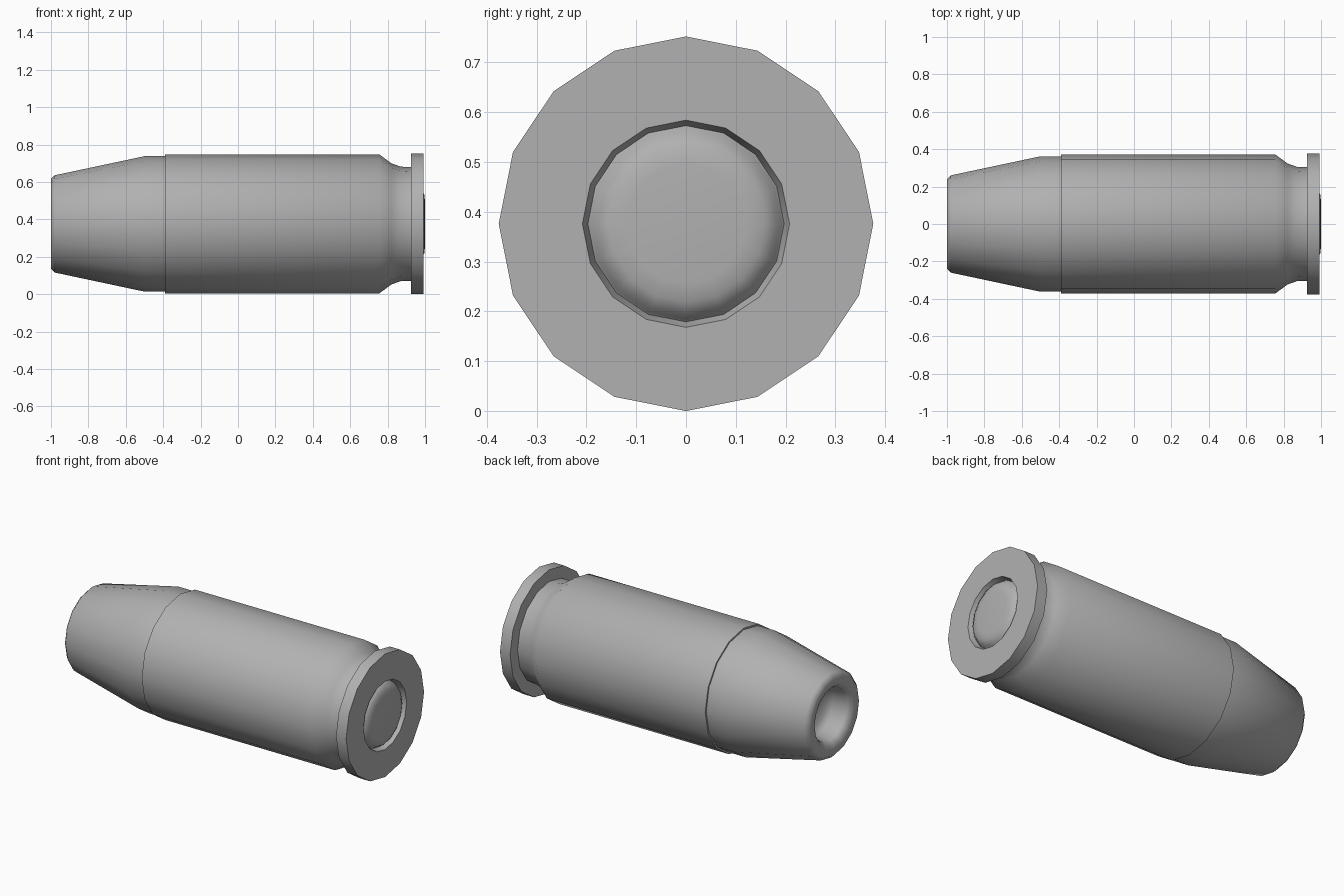
import bpy, bmesh, math

if "Cube" in bpy.data.objects:
    bpy.data.objects.remove(bpy.data.objects["Cube"])

SIDES = 16
AXIS_Z = 0.376

# Dark grey metal shared by all parts
metal = bpy.data.materials.new("grey_metal")
metal.diffuse_color = (0.44, 0.44, 0.44, 1)
metal.use_nodes = True
metal.node_tree.nodes["Principled BSDF"].inputs["Base Color"].default_value = metal.diffuse_color


def lathe(name, profile, angle):
    """Revolve (x, radius) points around the long axis; radius 0 makes a pole."""
    bm = bmesh.new()
    rings = []
    for x, r in profile:
        if r == 0:
            rings.append([bm.verts.new((x, 0, AXIS_Z))] * SIDES)
        else:
            rings.append([bm.verts.new((x, r * math.sin(2 * math.pi * i / SIDES),
                                        AXIS_Z + r * math.cos(2 * math.pi * i / SIDES)))
                          for i in range(SIDES)])
    for a, b in zip(rings, rings[1:]):
        for i in range(SIDES):
            j = (i + 1) % SIDES
            bm.faces.new(list(dict.fromkeys((a[i], a[j], b[j], b[i]))))
    bmesh.ops.recalc_face_normals(bm, faces=bm.faces[:])
    mesh = bpy.data.meshes.new(name)
    bm.to_mesh(mesh)
    bm.free()
    mesh.materials.append(metal)
    ob = bpy.data.objects.new(name, mesh)
    bpy.context.collection.objects.link(ob)
    bpy.ops.object.select_all(action='DESELECT')
    ob.select_set(True)
    bpy.context.view_layer.objects.active = ob
    bpy.ops.object.shade_smooth_by_angle(angle=math.radians(angle))
    return ob


# Tapered nose with a rounded lip and hollow tip
lathe("hollow_nose", [
    (-0.85, 0), (-0.86, 0.11), (-0.89, 0.145), (-0.97, 0.16), (-0.99, 0.175),
    (-1.0, 0.205), (-1.0, 0.24), (-0.98, 0.26), (-0.50, 0.362), (-0.38, 0.362)], 75)

# Body with shoulder, extraction groove, rim and primer pocket
lathe("casing", [
    (-0.39, 0.360), (-0.39, 0.372), (0.755, 0.372), (0.82, 0.324), (0.87, 0.306),
    (0.925, 0.304), (0.925, 0.376), (0.993, 0.376), (0.993, 0.208), (0.96, 0.197)], 40)

# Domed primer cap in the rear pocket
lathe("primer_cap", [
    (0.96, 0.197), (0.965, 0.192), (0.982, 0.182), (0.996, 0.157), (1.0, 0.12), (1.0, 0)], 75)
